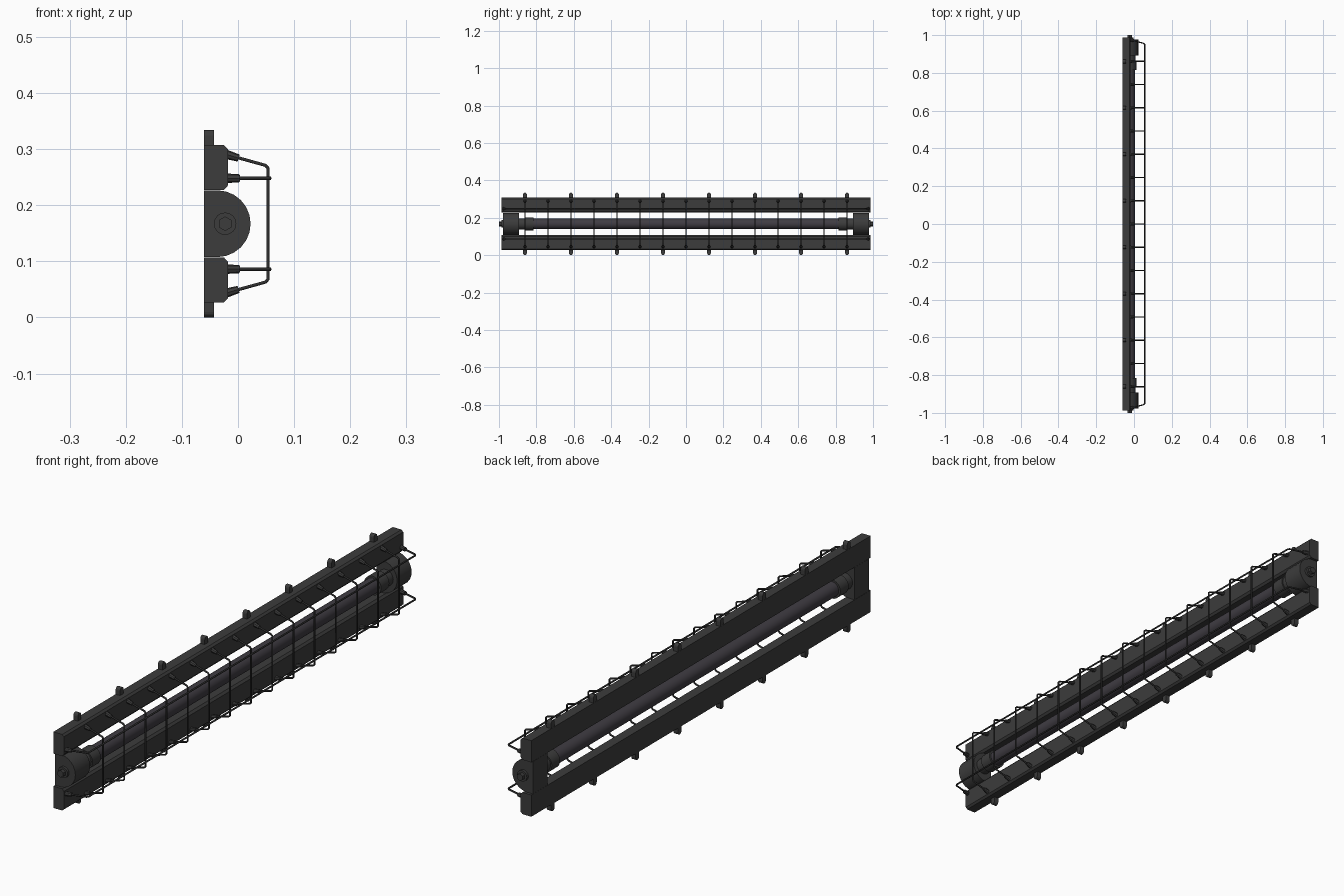
import bpy, bmesh, math
from mathutils import Vector

if "Cube" in bpy.data.objects:
    bpy.data.objects.remove(bpy.data.objects["Cube"])

ZC = 0.167           # mid height, mirror plane for both rails
XB = -0.061          # back plane


def material(name, c):
    m = bpy.data.materials.new(name)
    m.diffuse_color = (*c, 1)
    m.use_nodes = True
    m.node_tree.nodes["Principled BSDF"].inputs["Base Color"].default_value = m.diffuse_color
    return m


DARK = material("dark_metal", (0.045, 0.045, 0.045))
WIRE = material("wire_metal", (0.03, 0.03, 0.03))
TUBE = material("tube_glass", (0.05, 0.045, 0.055))


def finish(bm, name, mat, smooth=False):
    bmesh.ops.recalc_face_normals(bm, faces=bm.faces)
    me = bpy.data.meshes.new(name)
    bm.to_mesh(me)
    bm.free()
    ob = bpy.data.objects.new(name, me)
    bpy.context.collection.objects.link(ob)
    me.materials.append(mat)
    if smooth:
        bpy.context.view_layer.objects.active = ob
        ob.select_set(True)
        bpy.ops.object.shade_smooth_by_angle(angle=math.radians(40))
        ob.select_set(False)
    return ob


def add_prism(bm, pts, step):
    """Extrude a closed outline of 3D points by a vector."""
    a = [bm.verts.new(p) for p in pts]
    b = [bm.verts.new(Vector(p) + Vector(step)) for p in pts]
    bm.faces.new(a)
    bm.faces.new(b[::-1])
    n = len(a)
    for i in range(n):
        bm.faces.new((a[i], a[(i + 1) % n], b[(i + 1) % n], b[i]))


def add_rod(bm, p, q, r1, r2=None, n=8):
    p, q = Vector(p), Vector(q)
    d = q - p
    rot = d.to_track_quat('Z', 'Y').to_matrix().to_4x4()
    rot.translation = (p + q) / 2
    bmesh.ops.create_cone(bm, cap_ends=True, segments=n, radius1=r1,
                          radius2=r1 if r2 is None else r2,
                          depth=d.length, matrix=rot)


def wire(name, paths, r):
    cu = bpy.data.curves.new(name, 'CURVE')
    cu.dimensions = '3D'
    cu.bevel_depth = r
    cu.bevel_resolution = 1
    cu.use_fill_caps = True
    for path in paths:
        s = cu.splines.new('POLY')
        s.points.add(len(path) - 1)
        for pt, co in zip(s.points, path):
            pt.co = (*co, 1)
    ob = bpy.data.objects.new(name, cu)
    bpy.context.collection.objects.link(ob)
    cu.materials.append(WIRE)


hoop_ys = [(i - 7) * 0.123 for i in range(15)]

for side, s in (("upper", 1), ("lower", -1)):
    # long rail with chamfered front edges
    bm = bmesh.new()
    prof = [(XB, 0.060), (-0.025, 0.060), (-0.018, 0.068),
            (-0.018, 0.133), (-0.025, 0.140), (XB, 0.140)]
    add_prism(bm, [(x, -0.987, ZC + s * z) for x, z in prof], (0, 1.974, 0))
    finish(bm, side + "_rail", DARK)

    # rounded mounting tabs along the outer edge
    bm = bmesh.new()
    for y in hoop_ys[::2]:
        arc = [(0.01 * math.cos(math.pi * k / 6), 0.157 + 0.01 * math.sin(math.pi * k / 6))
               for k in range(7)]
        pts = [(0.01, 0.135)] + arc + [(-0.01, 0.135)]
        add_prism(bm, [(XB + 0.0005, y + a, ZC + s * b) for a, b in pts], (0.018, 0, 0))
    finish(bm, side + "_mounting_tabs", DARK)

    # sockets that hold the wire ends
    bm = bmesh.new()
    for y in hoop_ys:
        add_rod(bm, (-0.024, y, ZC + s * 0.1245), (0.001, y, ZC + s * 0.117), 0.0085, 0.0065)
    for e in (-1, 1):
        add_rod(bm, (-0.024, e * 0.976, ZC + s * 0.081),
                (0.002, e * 0.970, ZC + s * 0.081), 0.0085, 0.0075)
    finish(bm, side + "_wire_sockets", DARK, True)

# guard hoops and the two lengthwise guard wires
hoop = [(-0.005, 0.119), (0.049, 0.104), (0.0535, 0.099)]
hoop = hoop + [(x, -z) for x, z in hoop[::-1]]
wire("guard_hoops", [[(x, y, ZC + z) for x, z in hoop] for y in hoop_ys], 0.0033)
long_xy = [(-0.01, -0.973), (0.052, -0.956), (0.057, -0.950)]
long_xy = long_xy + [(x, -y) for x, y in long_xy[::-1]]
wire("guard_long_wires", [[(x, y, ZC + s * 0.081) for x, y in long_xy] for s in (-1, 1)], 0.0033)

# lamp tube
bm = bmesh.new()
add_rod(bm, (-0.023, -0.9, ZC), (-0.023, 0.9, ZC), 0.028, n=24)
finish(bm, "lamp_tube", TUBE, True)

for end, e in (("front", -1), ("back", 1)):
    # D-shaped end housing
    bm = bmesh.new()
    R, N = 0.0595, 12
    pts = [(XB, -R)] + [(-0.037 + R * math.sin(math.pi * k / N), -R * math.cos(math.pi * k / N))
                        for k in range(N + 1)] + [(XB, R)]
    add_prism(bm, [(x, e * 0.893, ZC + z) for x, z in pts], (0, e * 0.085, 0))
    finish(bm, end + "_end_housing", DARK, True)

    # tube collar
    bm = bmesh.new()
    add_rod(bm, (-0.023, e * 0.815, ZC), (-0.023, e * 0.863, ZC), 0.035, n=24)
    add_rod(bm, (-0.023, e * 0.862, ZC), (-0.023, e * 0.9, ZC), 0.030, n=24)
    finish(bm, end + "_tube_collar", DARK, True)

    # washer and hexagonal bolt
    bm = bmesh.new()
    add_rod(bm, (-0.023, e * 0.972, ZC), (-0.023, e * 0.987, ZC), 0.020, n=16)
    add_rod(bm, (-0.023, e * 0.98, ZC), (-0.023, e * 1.0, ZC), 0.013, n=6)
    finish(bm, end + "_end_bolt", DARK)
